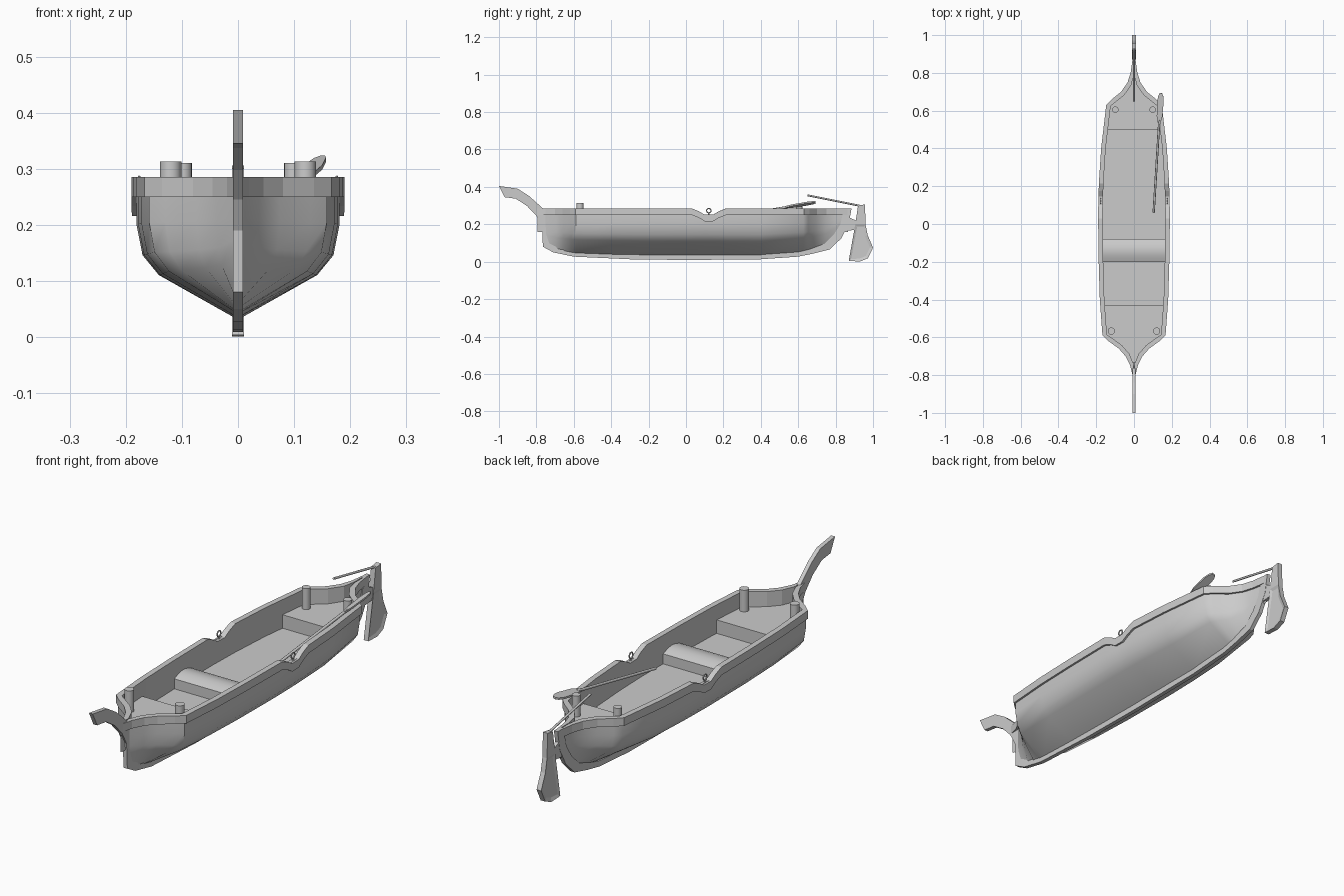
import bpy, bmesh, math
from mathutils import Vector

if "Cube" in bpy.data.objects:
    bpy.data.objects.remove(bpy.data.objects["Cube"])


def make(name, verts, faces, smooth=0):
    bm = bmesh.new()
    vs = [bm.verts.new(v) for v in verts]
    for f in faces:
        bm.faces.new([vs[i] for i in f])
    bmesh.ops.remove_doubles(bm, verts=bm.verts, dist=0.0002)
    bmesh.ops.recalc_face_normals(bm, faces=bm.faces)
    me = bpy.data.meshes.new(name)
    bm.to_mesh(me)
    bm.free()
    ob = bpy.data.objects.new(name, me)
    bpy.context.collection.objects.link(ob)
    if smooth:
        bpy.ops.object.select_all(action='DESELECT')
        ob.select_set(True)
        bpy.context.view_layer.objects.active = ob
        bpy.ops.object.shade_smooth_by_angle(angle=math.radians(smooth))
    return ob


def grid(name, rows, ring=False, caps=False, smooth=0):
    n = len(rows[0])
    verts = [v for r in rows for v in r]
    faces = [(i*n + j, i*n + (j+1) % n, (i+1)*n + (j+1) % n, (i+1)*n + j)
             for i in range(len(rows)-1) for j in range(n if ring else n-1)]
    if caps:
        faces += [tuple(range(n)), tuple((len(rows)-1)*n + j for j in range(n))]
    return make(name, verts, faces, smooth)


def plate(name, pts, w):
    return grid(name, [[(s, y, z) for y, z in pts] for s in (-w, w)], ring=True, caps=True)


def rod(name, a, b, r, n=8):
    a, b = Vector(a), Vector(b)
    q = (b-a).to_track_quat('Z', 'Y')
    rows = [[p + q @ Vector((r*math.cos(t*math.tau/n), r*math.sin(t*math.tau/n), 0))
             for t in range(n)] for p in (a, b)]
    return grid(name, rows, ring=True, caps=True, smooth=50)


def interp(tab, y):
    if y <= tab[0][0]:
        return tab[0][1]
    for (a, u), (b, v) in zip(tab, tab[1:]):
        if y <= b:
            return u + (v-u)*(y-a)/(b-a)
    return tab[-1][1]


# Plan outline of the rail: (y, half width)
outline = [(-.80, .008), (-.75, .02), (-.70, .045), (-.66, .08), (-.62, .135), (-.59, .167),
           (-.4, .181), (-.2, .187), (.03, .19), (.07, .19), (.10, .189), (.145, .188),
           (.175, .187), (.215, .186), (.4, .174), (.63, .147), (.66, .118), (.70, .068),
           (.75, .034), (.80, .018), (.87, .008)]
dip = [(.03, 0), (.07, -.016), (.10, -.034), (.145, -.034), (.175, -.016), (.215, 0)]


def offset(d):
    out = []
    for i, (y, x) in enumerate(outline):
        a, b = outline[max(i-1, 0)], outline[min(i+1, len(outline)-1)]
        t = Vector((b[0]-a[0], b[1]-a[1])).normalized()
        out.append((y + t[1]*d, max(x - t[0]*d, .002)))
    return out


inner, skin = offset(.024), offset(.009)

# Hull shell: angular sections lofted along the boat
keel_z = [(-.79, .10), (-.75, .085), (-.70, .06), (-.6, .042), (-.3, .031), (.4, .031),
          (.6, .045), (.74, .085), (.80, .14), (.84, .20), (.87, .24)]
section = [(0, 0), (.78, .36), (.94, .52), (1, .77), (1, 1)]
rows = []
for y, w in skin:
    y = max(-.76, min(.86, y))
    zb = interp(keel_z, y)
    half = [(w*fx, y, zb + (.252-zb)*fz) for fx, fz in section]
    rows.append([(-x, a, z) for x, a, z in half[:0:-1]] + half)
grid("hull", rows, smooth=40)

# Rail with oar notches, and inside walls, on both sides
for s, side in ((1, "right"), (-1, "left")):
    rail, wall = [], []
    for (y, x), (yi, xi) in zip(outline, inner):
        d = interp(dip, y)
        rail.append([(s*x, y, .25+d), (s*x, y, .285+d), (s*xi, yi, .285+d), (s*xi, yi, .25+d)])
        wall.append([(s*xi, yi, .25+d), (s*xi, yi, .16)])
    grid("rail_" + side, rail, ring=True, caps=True)
    grid("inner_wall_" + side, wall)

# Floor with raised decks at bow and stern
deck, low = .22, .162
steps = [(y, deck) for y, x in inner if y < -.43] + [(-.43, deck), (-.43, low)]
steps += [(y, low) for y, x in inner if -.43 < y < .5] + [(.5, low), (.5, deck)]
steps += [(y, deck) for y, x in inner if y > .5]
grid("floor", [[(s*interp(inner, y), y, z) for s in (-1, 1)] for y, z in steps])

# Rounded bench
arch = [(-.2, low), (-.2, .205)] + [(-.2 + .12*k/6, .205 + .016*math.sin(math.pi*k/6))
                                    for k in range(1, 6)] + [(-.08, .205), (-.08, low)]
grid("bench", [[(s*.166, y, z) for y, z in arch] for s in (-1, 1)], ring=True, caps=True, smooth=40)

# Keel running up into the curled prow
out_edge = [(-.97, .345), (-.91, .337), (-.85, .298), (-.80, .245), (-.77, .19), (-.765, .08),
            (-.71, .05), (-.6, .027), (-.3, .013), (0, .009), (.4, .013), (.6, .027),
            (.68, .043), (.77, .066), (.83, .125), (.87, .20), (.885, .285)]
in_edge = [(-1, .405), (-.9, .39), (-.84, .352), (-.765, .285), (-.725, .2), (-.71, .105),
           (-.66, .068), (-.6, .052), (-.3, .038), (0, .035), (.4, .038), (.6, .052),
           (.66, .066), (.74, .096), (.79, .145), (.825, .2), (.845, .285)]
grid("keel_and_prow", [[(-.009, *a), (.009, *a), (.009, *b), (-.009, *b)]
                       for a, b in zip(out_edge, in_edge)], ring=True, caps=True)

# Rudder: post, blade with sunken side panels, hinge and tiller
plate("rudder_post", [(.92, .30), (.957, .306), (.96, .2), (.905, .2)], .011)
blade = plate("rudder_blade", [(.905, .2), (.96, .2), (.972, .14), (1, .075), (.972, .018),
                               (.93, .001), (.87, .004)], .011)
bm = bmesh.new()
bm.from_mesh(blade.data)
bm.faces.ensure_lookup_table()
sides = [f for f in bm.faces if abs(f.normal.x) > .9]
bmesh.ops.inset_individual(bm, faces=sides, thickness=.016, depth=-.005)
bm.to_mesh(blade.data)
bm.free()
plate("rudder_hinge", [(.855, .165), (.905, .17), (.92, .215), (.865, .24)], .008)
rod("tiller", (0, .935, .298), (0, .65, .355), .005)

# Mooring posts and oarlocks
for s, side in ((1, "right"), (-1, "left")):
    rod("bow_post_" + side, (s*.12, -.567, .21), (s*.12, -.567, .313), .019, 16)
    rod("stern_post_" + side, (s*.099, .605, .21), (s*.099, .605, .31), .017, 16)
    rod("oarlock_pin_" + side, (s*.176, .122, .24), (s*.176, .122, .262), .004)
    bpy.ops.mesh.primitive_torus_add(major_segments=16, minor_segments=6, major_radius=.012,
                                     minor_radius=.003, location=(s*.176, .122, .273),
                                     rotation=(0, math.pi/2, 0))
    bpy.context.object.name = "oarlock_ring_" + side

# Oar resting on the stern rail
a, b = Vector((.104, .06, .212)), Vector((.134, .55, .294))
rod("oar_shaft", a, b, .006)
q = (b-a).to_track_quat('Y', 'Z')
shape = [(0, .006), (.04, .015), (.12, .017), (.15, .013), (.165, .006)]
rows = []
for l, w in shape:
    rows.append([b + q @ Vector((u*w, l-.02, .35*u*w + v*.004))
                 for u, v in ((-1, -1), (1, -1), (1, 1), (-1, 1))])
grid("oar_blade", rows, ring=True, caps=True)
